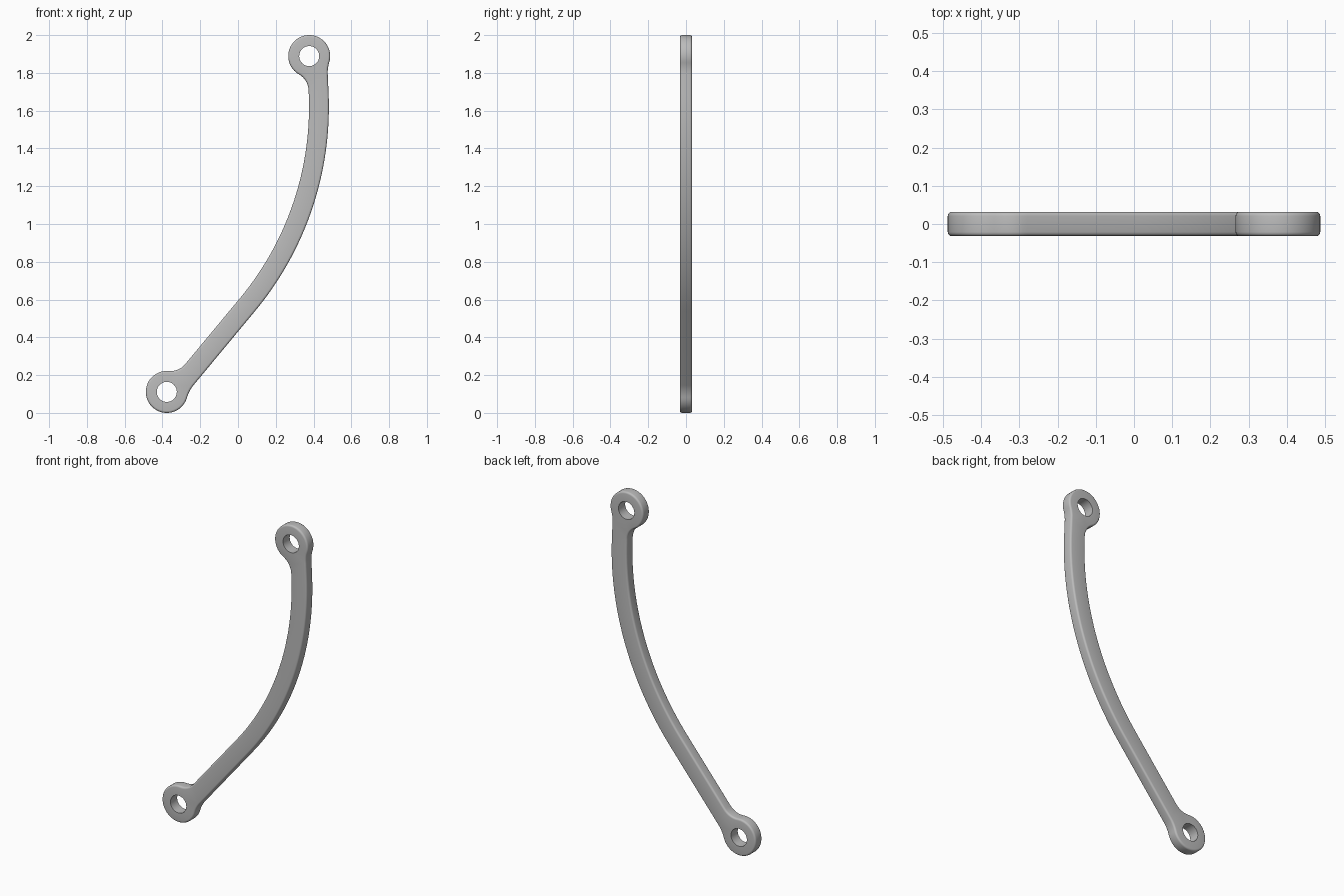
import bpy, bmesh
from math import sin, cos, pi, radians, sqrt, atan2
from mathutils import Vector

cube = bpy.data.objects.get("Cube")
if cube:
    bpy.data.objects.remove(cube)

EYE_R, HOLE_R = 0.111, 0.053
HALF, ROUND = 0.032, 0.011
LOW, HIGH = Vector((-0.377, 0.111)), Vector((0.377, 1.889))
ARC_C, R_IN, R_OUT = Vector((-1.21, 1.62)), 1.586, 1.691
A0, A1 = radians(-39.7), radians(2.5)


def ray(a):
    return Vector((cos(a), sin(a)))


def arc(c, r, a, b, n):
    return [c + r * ray(a + (b - a) * i / n) for i in range(n + 1)]


def fillet(eye, a, away, side, edge_r, r):
    """Blend from the eye rim to one edge of the arm."""
    u = away * Vector((-sin(a), cos(a)))
    n = side * ray(a)
    d = (ARC_C + edge_r * ray(a) - eye).dot(n)
    f = eye + u * sqrt((EYE_R + r) ** 2 - (d + r) ** 2) + n * (d + r)
    start, end = (eye - f).normalized(), -n
    return [f + r * start.slerp(end, i / 8) for i in range(9)]


def rim(eye, p, q):
    """Counterclockwise eye rim between two fillet ends."""
    a, b = (atan2(v.y - eye.y, v.x - eye.x) for v in (p, q))
    while b < a:
        b += 2 * pi
    return arc(eye, EYE_R, a, b, 48)[1:-1]


# Outline of the whole arm, counterclockwise
low_right = fillet(LOW, A0, 1, 1, R_OUT, 0.18)
low_left = fillet(LOW, A0, 1, -1, R_IN, 0.1)
high_right = fillet(HIGH, A1, -1, 1, R_OUT, 0.18)
high_left = fillet(HIGH, A1, -1, -1, R_IN, 0.1)
outline = (low_right + arc(ARC_C, R_OUT, A0, A1, 40) + high_right[::-1]
           + rim(HIGH, high_right[0], high_left[0]) + high_left
           + arc(ARC_C, R_IN, A1, A0, 40) + low_left[::-1]
           + rim(LOW, low_left[0], low_right[0]))

# Drop near-duplicate points, then find the outward normals
outline = [p for i, p in enumerate(outline) if (p - outline[i - 1]).length > 0.002]
count = len(outline)
normals = []
for i in range(count):
    t = (outline[(i + 1) % count] - outline[i - 1]).normalized()
    normals.append(Vector((t.y, -t.x)))

bm = bmesh.new()


def ring(points, y):
    return [bm.verts.new((p.x, y, p.y)) for p in points]


def skin(a, b):
    for i in range(len(a)):
        j = (i + 1) % len(a)
        bm.faces.new((a[i], a[j], b[j], b[i]))


def loop_edges(r):
    return [bm.edges.get((r[i - 1], r[i])) for i in range(len(r))]


# Rounded side wall
steps = [i * pi / 8 for i in range(5)]
section = [(ROUND * (1 - sin(a)), -HALF + ROUND * (1 - cos(a))) for a in steps]
section += [(inset, -y) for inset, y in reversed(section)]
wall = [ring([p - n * inset for p, n in zip(outline, normals)], y)
        for inset, y in section]
for a, b in zip(wall, wall[1:]):
    skin(a, b)

# Bores through both eyes
front, back = loop_edges(wall[0]), loop_edges(wall[-1])
for eye in (LOW, HIGH):
    circle = arc(eye, HOLE_R, 0, 2 * pi, 48)[:-1]
    a, b = ring(circle, -HALF), ring(circle, HALF)
    skin(a, b)
    front += loop_edges(a)
    back += loop_edges(b)

# Flat front and back faces
for edges in (front, back):
    bmesh.ops.triangle_fill(bm, use_beauty=True, use_dissolve=False, edges=edges)
bmesh.ops.recalc_face_normals(bm, faces=bm.faces[:])

mesh = bpy.data.meshes.new("curved_link_arm")
bm.to_mesh(mesh)
bm.free()
arm = bpy.data.objects.new("curved_link_arm", mesh)
bpy.context.collection.objects.link(arm)

# Plain grey metal
grey = bpy.data.materials.new("grey_metal")
grey.use_nodes = True
colour = (0.5, 0.5, 0.5, 1)
grey.diffuse_color = colour
grey.node_tree.nodes["Principled BSDF"].inputs["Base Color"].default_value = colour
mesh.materials.append(grey)

bpy.ops.object.select_all(action='DESELECT')
arm.select_set(True)
bpy.context.view_layer.objects.active = arm
bpy.ops.object.shade_smooth_by_angle(angle=radians(35))
